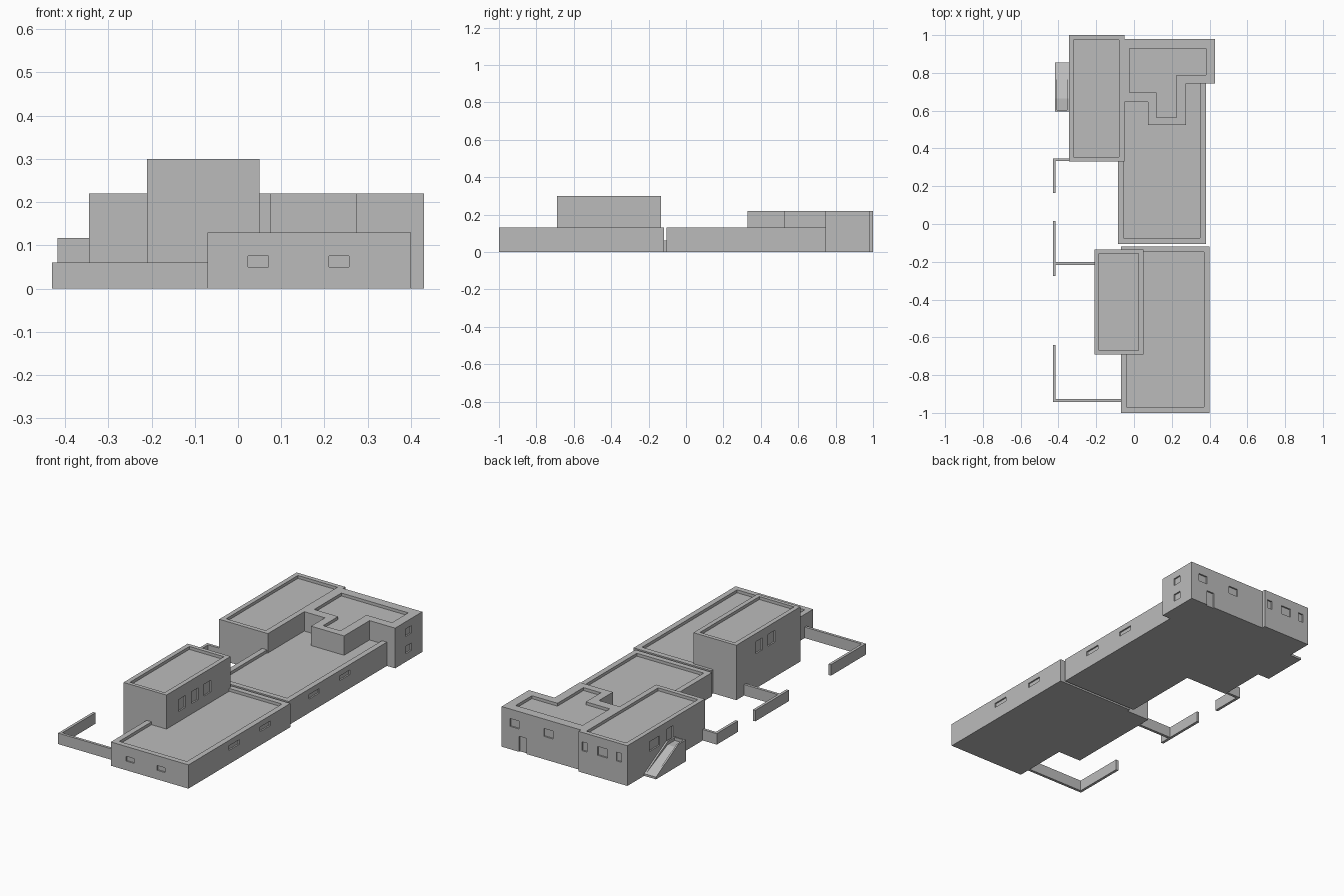
import bpy
import bmesh
from mathutils import Vector

cube = bpy.data.objects.get("Cube")
if cube:
    bpy.data.objects.remove(cube, do_unlink=True)

grey = bpy.data.materials.new("concrete_grey")
grey.use_nodes = True
grey.diffuse_color = (0.5, 0.5, 0.5, 1)
bsdf = next(n for n in grey.node_tree.nodes if n.type == 'BSDF_PRINCIPLED')
bsdf.inputs["Base Color"].default_value = (0.5, 0.5, 0.5, 1)
bsdf.inputs["Roughness"].default_value = 0.8

RECESS = 0.008      # window depth
PARAPET = 0.016     # roof recess depth


def rect(x0, x1, y0, y1):
    return [(x0, y0), (x1, y0), (x1, y1), (x0, y1)]


def extrude(bm, points, offset):
    """Closed solid from a planar outline swept along offset."""
    face = bm.faces.new([bm.verts.new(p) for p in points])
    result = bmesh.ops.extrude_face_region(bm, geom=[face])
    verts = [g for g in result["geom"] if isinstance(g, bmesh.types.BMVert)]
    bmesh.ops.translate(bm, vec=Vector(offset), verts=verts)


def add_prism(bm, outline, z0, z1):
    extrude(bm, [(x, y, z0) for x, y in outline], (0, 0, z1 - z0))


def finish(name, bm):
    bmesh.ops.recalc_face_normals(bm, faces=bm.faces[:])
    mesh = bpy.data.meshes.new(name)
    bm.to_mesh(mesh)
    bm.free()
    mesh.materials.append(grey)
    obj = bpy.data.objects.new(name, mesh)
    bpy.context.scene.collection.objects.link(obj)
    return obj


def opening(bm, axis, wall, a0, a1, z0, z1):
    """Shallow cutter box centred on a wall plane."""
    lo, hi = wall - RECESS, wall + RECESS
    plan = rect(lo, hi, a0, a1) if axis == 'x' else rect(a0, a1, lo, hi)
    add_prism(bm, plan, z0, z1)


def block(name, outline, height, roof, openings=()):
    """Building volume with a sunken roof and recessed openings."""
    bm = bmesh.new()
    add_prism(bm, outline, 0, height)
    obj = finish(name, bm)
    cut = bmesh.new()
    add_prism(cut, roof, height - PARAPET, height + 0.05)
    for o in openings:
        opening(cut, *o)
    cutter = finish(name + "_cutter", cut)
    cutter.hide_render = True
    mod = obj.modifiers.new("openings", 'BOOLEAN')
    mod.operation = 'DIFFERENCE'
    mod.solver = 'EXACT'
    mod.object = cutter
    graph = bpy.context.evaluated_depsgraph_get()
    mesh = bpy.data.meshes.new_from_object(obj.evaluated_get(graph))
    obj.modifiers.clear()
    obj.data = mesh
    bpy.data.objects.remove(cutter, do_unlink=True)
    return obj


# Low front hall
front_windows = [('y', -1, x, x + 0.047, 0.05, 0.076) for x in (0.023, 0.21)]
front_windows += [('x', 0.4, y, y + 0.09, 0.075, 0.1) for y in (-0.65, -0.38)]
block("front_hall", rect(-0.07, 0.4, -1, -0.118), 0.13,
      rect(-0.04, 0.37, -0.97, -0.148), front_windows)

# Tall front tower
tower_windows = [('x', 0.05, y - 0.03, y + 0.03, 0.17, 0.235)
                 for y in (-0.555, -0.445, -0.335)]
tower_windows += [('x', -0.21, y - 0.03, y + 0.03, 0.19, 0.255)
                  for y in (-0.44, -0.33)]
block("front_tower", rect(-0.21, 0.05, -0.69, -0.135), 0.3,
      rect(-0.185, 0.025, -0.67, -0.157), tower_windows)

# Low rear hall
block("rear_hall", rect(-0.085, 0.38, -0.105, 0.9), 0.13,
      rect(-0.055, 0.35, -0.075, 0.8),
      [('x', 0.38, y, y + 0.09, 0.075, 0.1) for y in (0.07, 0.335)])

# Rear house with the stair door
house_openings = [('y', 1, x0, x1, 0.12, 0.168) for x0, x1 in
                  ((-0.1, -0.07), (-0.225, -0.165), (-0.31, -0.278))]
house_openings += [('x', -0.345, 0.72, 0.81, 0.115, 0.168),
                   ('x', -0.345, 0.605, 0.655, 0.1, 0.18)]
block("rear_house", rect(-0.345, -0.05, 0.33, 1), 0.22,
      rect(-0.32, -0.08, 0.355, 0.975), house_openings)

# Angled rear wing
wing = [(-0.05, 0.98), (-0.05, 0.645), (0.075, 0.645), (0.075, 0.525),
        (0.275, 0.525), (0.275, 0.745), (0.43, 0.745), (0.43, 0.98)]
wing_roof = [(-0.025, 0.93), (-0.025, 0.695), (0.12, 0.695), (0.12, 0.565),
             (0.225, 0.565), (0.225, 0.79), (0.38, 0.79), (0.38, 0.93)]
wing_openings = [('x', 0.43, 0.835, 0.885, z, z + 0.04) for z in (0.045, 0.14)]
wing_openings += [('y', 0.98, x, x + 0.055, 0.125, 0.168) for x in (0.12, 0.325)]
wing_openings.append(('y', 0.98, 0.28, 0.325, -0.01, 0.085))
block("rear_wing", wing, 0.22, wing_roof, wing_openings)


# Outside ramp with a landing, between two low side walls
def ramp(name, x0, x1, top):
    side = [(0.595, 0), (0.855, 0), (0.855, 0.012), (0.665, top), (0.595, top)]
    bm = bmesh.new()
    extrude(bm, [(x0, y, z) for y, z in side], (x1 - x0, 0, 0))
    finish(name, bm)


ramp("ramp_outer_wall", -0.417, -0.408, 0.117)
ramp("ramp_inner_wall", -0.354, -0.345, 0.117)
ramp("ramp_floor", -0.408, -0.354, 0.1)
bm = bmesh.new()
add_prism(bm, rect(-0.408, -0.354, 0.595, 0.603), 0.098, 0.117)
finish("ramp_end_wall", bm)


# Boundary walls: a long run with a return to the building
def garden_wall(name, y0, y1, return_y, return_x):
    t = 0.015
    bm = bmesh.new()
    add_prism(bm, rect(-0.43, -0.43 + t, y0, y1), 0, 0.06)
    add_prism(bm, rect(-0.43 + t, return_x, return_y, return_y + t), 0, 0.06)
    finish(name, bm)


garden_wall("garden_wall_rear", 0.165, 0.348, 0.333, -0.345)
garden_wall("garden_wall_middle", -0.275, 0.015, -0.217, -0.21)
garden_wall("garden_wall_front", -0.942, -0.64, -0.942, -0.07)
